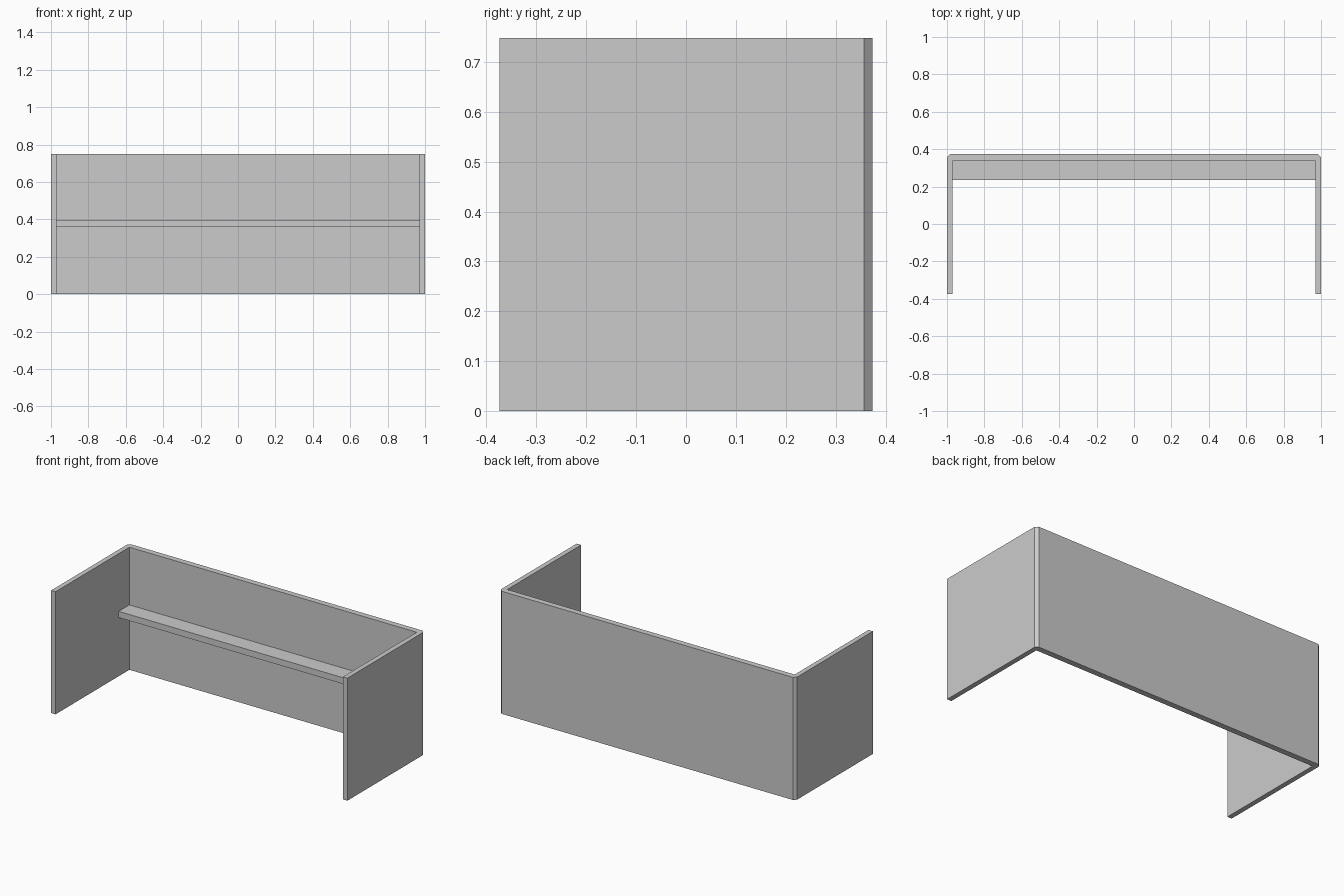
import bpy
import bmesh

cube = bpy.data.objects.get("Cube")
if cube:
    bpy.data.objects.remove(cube, do_unlink=True)

grey = bpy.data.materials.new("neutral_grey")
grey.use_nodes = True
colour = (0.6, 0.6, 0.6, 1)
grey.diffuse_color = colour
grey.node_tree.nodes["Principled BSDF"].inputs["Base Color"].default_value = colour


def extrude_outline(name, outline, z0, z1):
    """Raise a flat outline into a solid between two heights."""
    bm = bmesh.new()
    face = bm.faces.new([bm.verts.new((x, y, z0)) for x, y in outline])
    raised = bmesh.ops.extrude_face_region(bm, geom=[face])["geom"]
    verts = [v for v in raised if isinstance(v, bmesh.types.BMVert)]
    bmesh.ops.translate(bm, verts=verts, vec=(0, 0, z1 - z0))
    bmesh.ops.recalc_face_normals(bm, faces=bm.faces)
    mesh = bpy.data.meshes.new(name)
    bm.to_mesh(mesh)
    bm.free()
    mesh.materials.append(grey)
    obj = bpy.data.objects.new(name, mesh)
    bpy.context.collection.objects.link(obj)
    return obj


half_w, half_d, height = 1.0, 0.374, 0.748
inner_x, inner_y = 0.97, 0.338
chamfer = 0.017

# U-shaped screen: two sides and a back with chamfered rear corners
right_half = [(-inner_x, inner_y), (-inner_x, -half_d), (-half_w, -half_d),
              (-half_w, half_d - chamfer), (-half_w + chamfer, half_d)]
left_half = [(-x, y) for x, y in reversed(right_half)]
extrude_outline("screen_panels", right_half + left_half, 0, height)

# Narrow shelf along the inside of the back panel
shelf_front = 0.235
extrude_outline("shelf", [(-inner_x, shelf_front), (inner_x, shelf_front),
                          (inner_x, inner_y), (-inner_x, inner_y)], 0.358, 0.396)
